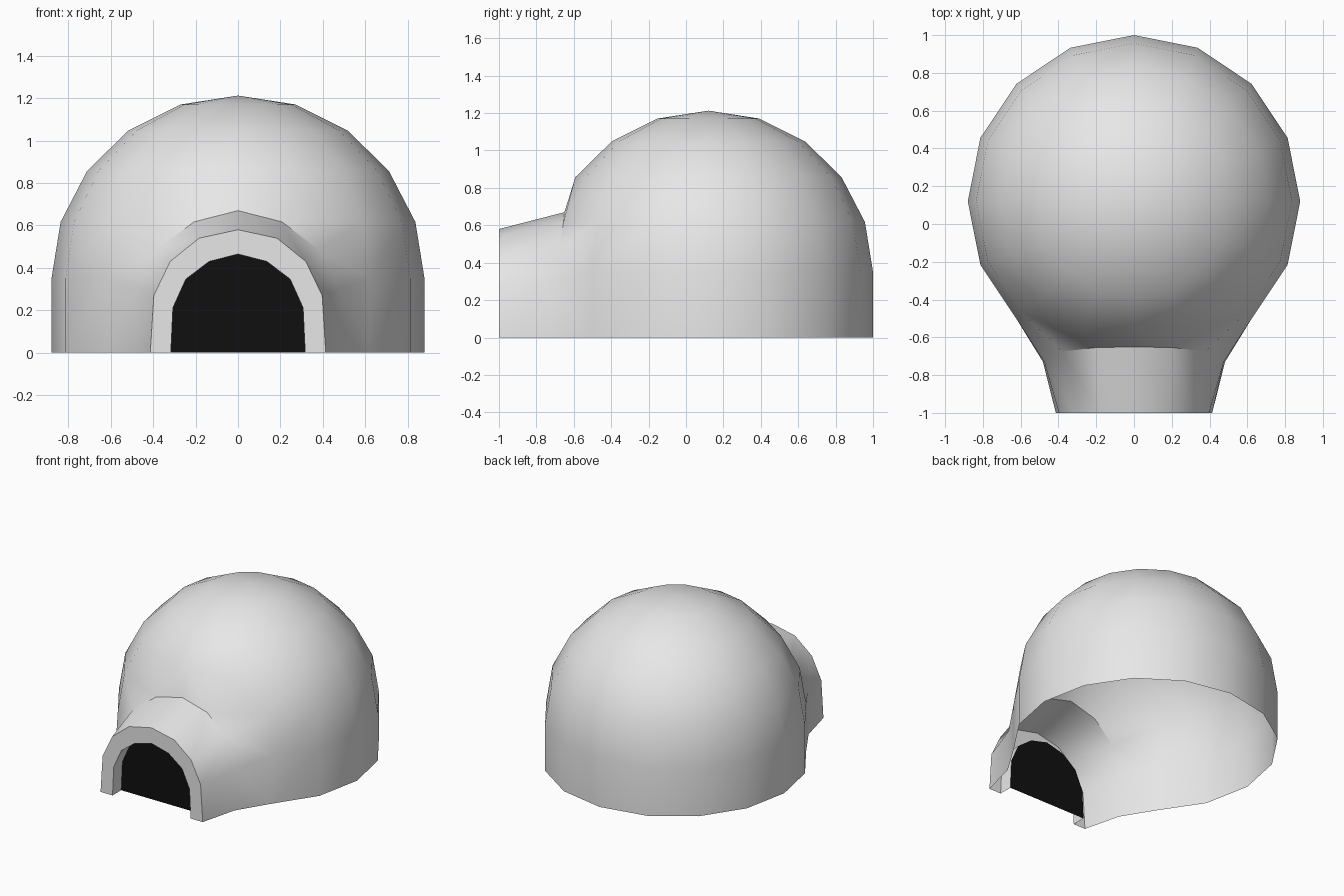
import bpy, bmesh, math

if "Cube" in bpy.data.objects:
    bpy.data.objects.remove(bpy.data.objects["Cube"])

def material(name, c):
    m = bpy.data.materials.new(name)
    m.diffuse_color = (c, c, c, 1)
    m.use_nodes = True
    m.node_tree.nodes["Principled BSDF"].inputs["Base Color"].default_value = m.diffuse_color
    return m

snow = material("snow_white", 0.8)
dark = material("doorway_black", 0.005)

# half arches from the crown to the ground: (x, y, z)
def at_y(profile, y):
    return [(x, y, z) for x, z in profile]

OUTER = [(0, .58), (.184, .54), (.32, .43), (.397, .27), (.414, 0)]
INNER = [(0, .465), (.136, .43), (.246, .347), (.307, .212), (.317, 0)]
JOIN = [(0, -.65, .67), (.208, -.655, .617), (.378, -.675, .488),
        (.475, -.73, .30), (.482, -.73, 0)]

def arch(bm, half):
    """Full arch of vertices, left foot to right foot, mirrored in x."""
    left = [(-x, y, z) for x, y, z in half[:0:-1]]
    return [bm.verts.new(p) for p in left + half]

def bridge(bm, a, b):
    for i in range(len(a) - 1):
        bm.faces.new((a[i], a[i + 1], b[i + 1], b[i]))

def finish(bm, name, mat, smooth):
    loose = [v for v in bm.verts if not v.link_faces]
    bmesh.ops.delete(bm, geom=loose, context='VERTS')
    bmesh.ops.recalc_face_normals(bm, faces=bm.faces[:])
    bm.normal_update()
    # open shells: make sure the outside faces up
    if max(bm.faces, key=lambda f: f.calc_center_median().z).normal.z < -.01:
        bmesh.ops.reverse_faces(bm, faces=bm.faces[:])
    me = bpy.data.meshes.new(name)
    bm.to_mesh(me)
    bm.free()
    me.materials.append(mat)
    ob = bpy.data.objects.new(name, me)
    bpy.context.collection.objects.link(ob)
    if smooth:
        bpy.ops.object.select_all(action='DESELECT')
        ob.select_set(True)
        bpy.context.view_layer.objects.active = ob
        bpy.ops.object.shade_smooth_by_angle(angle=math.radians(30))
    return ob

# igloo shell: 16-sided dome, vertex 0 at the front (-y)
N, R, CY = 16, .88, .12
levels = [(R, 0)] + [(R * math.cos(math.radians(18 * k)),
                      .35 + .863 * math.sin(math.radians(18 * k))) for k in range(5)]
bm = bmesh.new()
rings = []
for r, z in levels:
    rings.append([bm.verts.new((r * math.sin(2 * math.pi * i / N),
                                CY - r * math.cos(2 * math.pi * i / N), z))
                  for i in range(N)])
for k in range(5):
    for i in range(N):
        if k < 3 and i in (0, 1, N - 2, N - 1):
            continue  # gap for the entrance
        j = (i + 1) % N
        bm.faces.new((rings[k][i], rings[k][j], rings[k + 1][j], rings[k + 1][i]))
pole = bm.verts.new((0, CY, 1.213))
for i in range(N):
    bm.faces.new((rings[5][i], rings[5][(i + 1) % N], pole))

# blend the dome into the entrance arch on both sides
join = arch(bm, JOIN)
for s in (1, -1):
    a = [join[4 + s * n] for n in range(5)]
    d = [rings[k][2 * s] for k in range(4)]
    top = rings[3]
    bm.faces.new((top[0], top[s], a[1], a[0]))
    bm.faces.new((top[s], d[3], d[2], a[1]))
    bm.faces.new((a[1], d[2], a[2]))
    bm.faces.new((a[2], d[2], d[1], a[3]))
    bm.faces.new((a[3], d[1], d[0], a[4]))

# entrance tunnel, front rim and reveal
outer = arch(bm, at_y(OUTER, -1))
inner = arch(bm, at_y(INNER, -1))
reveal = arch(bm, at_y(INNER, -.9))
bridge(bm, join, outer)
bridge(bm, outer, inner)
bridge(bm, inner, reveal)
finish(bm, "igloo_shell", snow, True)

# dark doorway panel
bm = bmesh.new()
bm.faces.new(arch(bm, at_y(INNER, -.9)))
bm.normal_update()
for f in bm.faces:
    if f.normal.y > 0:
        f.normal_flip()
me = bpy.data.meshes.new("doorway")
bm.to_mesh(me)
bm.free()
me.materials.append(dark)
bpy.context.collection.objects.link(bpy.data.objects.new("doorway", me))
